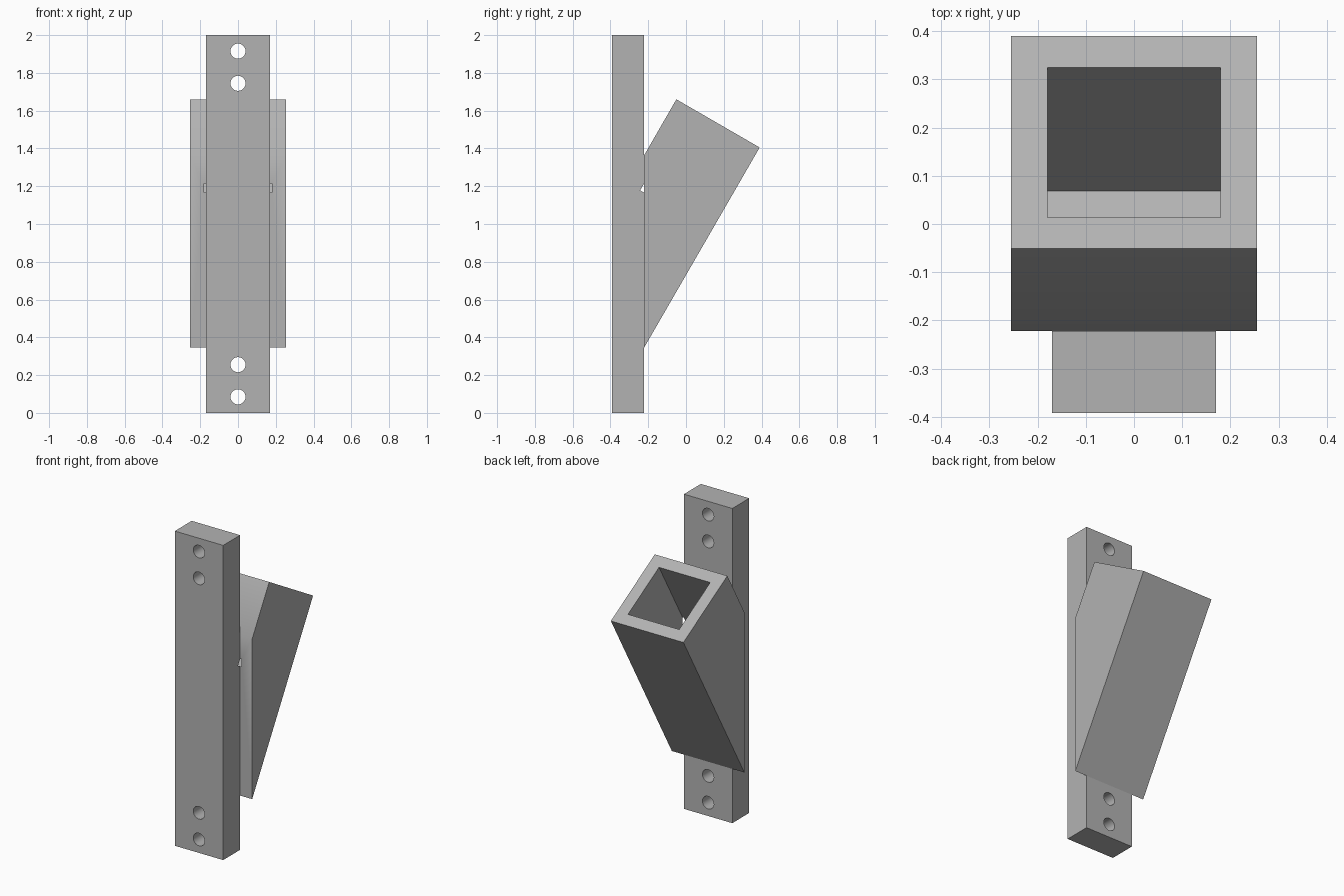
import bpy
import bmesh
import math
from mathutils import Vector

if "Cube" in bpy.data.objects:
    bpy.data.objects.remove(bpy.data.objects["Cube"])

grey = bpy.data.materials.new("plain grey")
grey.use_nodes = True
colour = (0.45, 0.45, 0.45, 1)
grey.diffuse_color = colour
grey.node_tree.nodes["Principled BSDF"].inputs["Base Color"].default_value = colour


def extrude_profile(name, points, half_width):
    """Extrude a (y, z) profile symmetrically along x."""
    bm = bmesh.new()
    face = bm.faces.new([bm.verts.new((-half_width, y, z)) for y, z in points])
    extruded = bmesh.ops.extrude_face_region(bm, geom=[face])["geom"]
    verts = [v for v in extruded if isinstance(v, bmesh.types.BMVert)]
    bmesh.ops.translate(bm, verts=verts, vec=(2 * half_width, 0, 0))
    bmesh.ops.recalc_face_normals(bm, faces=bm.faces)
    mesh = bpy.data.meshes.new(name)
    bm.to_mesh(mesh)
    bm.free()
    mesh.materials.append(grey)
    obj = bpy.data.objects.new(name, mesh)
    bpy.context.collection.objects.link(obj)
    return obj


def cut(obj, cutter):
    mod = obj.modifiers.new("cut", "BOOLEAN")
    mod.operation = "DIFFERENCE"
    mod.solver = "EXACT"
    mod.object = cutter
    bpy.context.view_layer.objects.active = obj
    bpy.ops.object.modifier_apply(modifier=mod.name)


# Upright mounting bar and the slanted socket behind it
FRONT, JOINT = -0.392, -0.222
bar = extrude_profile("mounting_bar", [(FRONT, 0), (JOINT, 0), (JOINT, 2), (FRONT, 2)], 0.17)
low_rim, high_rim = Vector((0.39, 1.405)), Vector((-0.051, 1.66))
socket = extrude_profile("angled_socket", [(JOINT, 0.345), low_rim, high_rim, (JOINT, 1.363)], 0.255)

# Square pocket sunk along the socket axis, nicking the bar with its far corner
across = (high_rim - low_rim).normalized()
axis = Vector((across.y, -across.x))
wall, depth, overshoot = 0.075, 0.513, 0.1
a, b = low_rim + across * wall, high_rim - across * wall
pocket = extrude_profile(
    "pocket_cutter",
    [a - axis * depth, a + axis * overshoot, b + axis * overshoot, b - axis * depth], 0.18)
pocket.hide_render = True
cut(socket, pocket)
cut(bar, pocket)

# Screw holes, two at each end of the bar
cutters = [pocket]
for z in (0.085, 0.255, 1.745, 1.915):
    bpy.ops.mesh.primitive_cylinder_add(
        vertices=32, radius=0.04, depth=0.4,
        location=(0, (FRONT + JOINT) / 2, z), rotation=(math.pi / 2, 0, 0))
    hole = bpy.context.object
    hole.name = "hole_cutter"
    hole.hide_render = True
    hole.data.materials.append(grey)
    cut(bar, hole)
    cutters.append(hole)

for cutter in cutters:
    bpy.data.objects.remove(cutter)

# Smooth hole walls, crisp edges elsewhere
for obj in (bar, socket):
    bpy.ops.object.select_all(action="DESELECT")
    obj.select_set(True)
    bpy.context.view_layer.objects.active = obj
    bpy.ops.object.shade_smooth_by_angle(angle=math.radians(30))
